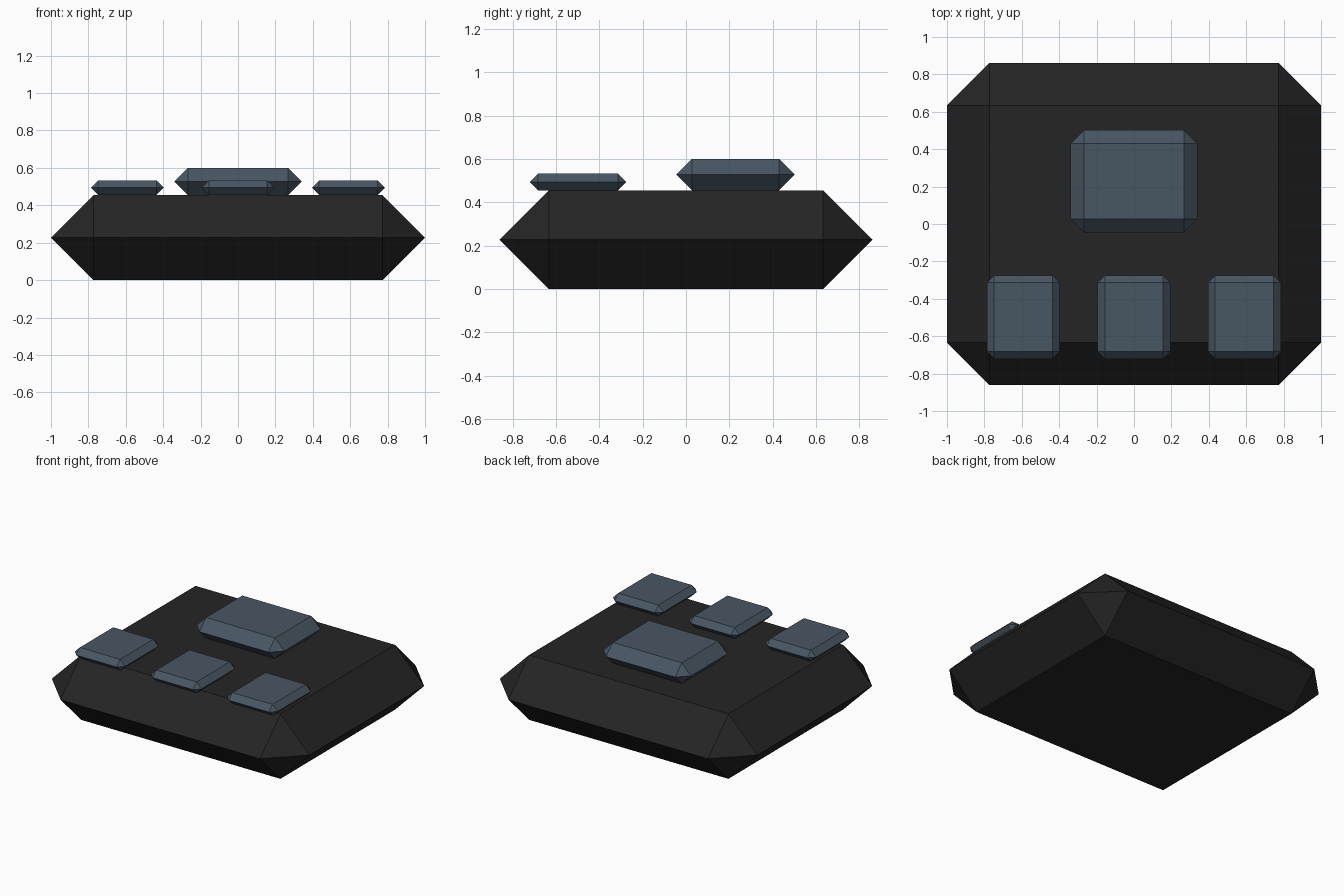
import bpy, bmesh, math

if "Cube" in bpy.data.objects:
    bpy.data.objects.remove(bpy.data.objects["Cube"])


def material(name, colour):
    m = bpy.data.materials.new(name)
    m.diffuse_color = (*colour, 1.0)
    m.use_nodes = True
    m.node_tree.nodes["Principled BSDF"].inputs["Base Color"].default_value = m.diffuse_color
    return m


BLACK = material("charcoal black", (0.018, 0.018, 0.018))
SLATE = material("slate blue", (0.064, 0.093, 0.123))


def pillow_block(name, x, y, z, mat):
    """Box with chamfers so deep that the side faces shrink to a ridge."""
    cx, cy, cz = (sum(r) / 2 for r in (x, y, z))
    hx, hy, hz = ((r[1] - r[0]) / 2 for r in (x, y, z))
    bm = bmesh.new()
    for sx in (-1, 1):
        for sy in (-1, 1):
            ix, iy = sx * (hx - hz), sy * (hy - hz)
            for px, py, pz in ((ix, iy, -hz), (ix, iy, hz),
                               (sx * hx, iy, 0), (ix, sy * hy, 0)):
                bm.verts.new((px, py, pz))
    bmesh.ops.convex_hull(bm, input=bm.verts[:])
    bmesh.ops.dissolve_limit(bm, angle_limit=math.radians(1),
                             verts=bm.verts[:], edges=bm.edges[:])
    bmesh.ops.recalc_face_normals(bm, faces=bm.faces[:])
    me = bpy.data.meshes.new(name)
    bm.to_mesh(me)
    bm.free()
    me.materials.append(mat)
    ob = bpy.data.objects.new(name, me)
    ob.location = (cx, cy, cz)
    bpy.context.collection.objects.link(ob)
    return ob


# Main slab
pillow_block("body", (-1, 1), (-0.861, 0.861), (0, 0.455), BLACK)

# Large pad at the back
pillow_block("large_pad", (-0.34, 0.34), (-0.045, 0.502), (0.455, 0.60), SLATE)

# Row of three small pads overhanging the front chamfer
for label, c in (("left", -0.592), ("middle", 0.0), ("right", 0.59)):
    pillow_block(f"small_pad_{label}", (c - 0.195, c + 0.195),
                 (-0.722, -0.275), (0.455, 0.533), SLATE)
